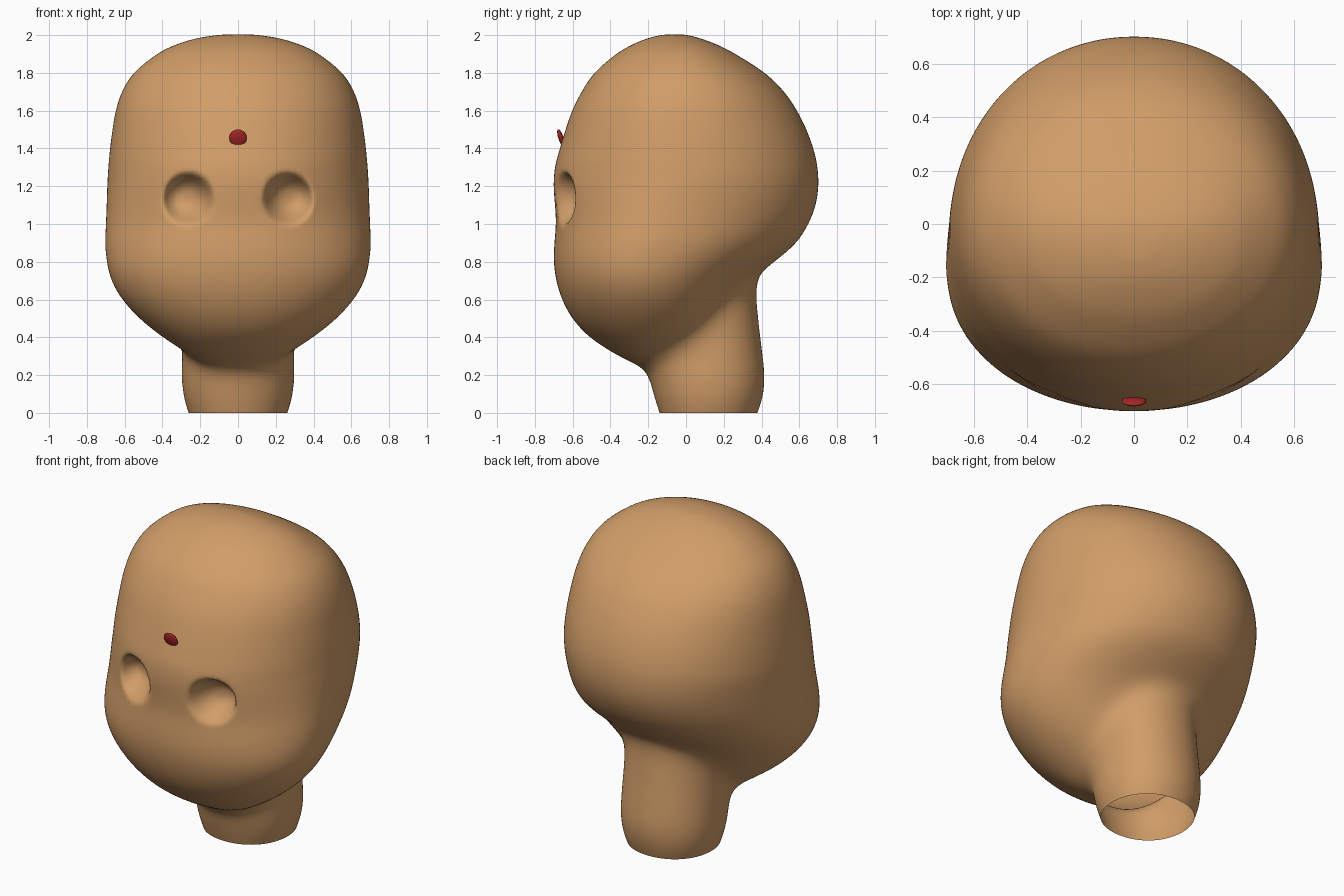
import bpy, bmesh, math

if "Cube" in bpy.data.objects:
    bpy.data.objects.remove(bpy.data.objects["Cube"])

SEG = 96

# head levels: z, half width, front y, back y
HEAD = [(.24, .12, -.23, .05), (.3, .25, -.36, .08), (.4, .405, -.515, .14), (.5, .53, -.607, .19),
        (.6, .62, -.66, .25), (.7, .678, -.692, .34), (.8, .70, -.704, .47), (.9, .705, -.698, .585),
        (1.0, .70, -.689, .648), (1.1, .696, -.694, .687), (1.2, .693, -.702, .702), (1.3, .687, -.695, .697),
        (1.4, .678, -.668, .675), (1.5, .665, -.638, .638), (1.6, .648, -.603, .588), (1.7, .615, -.553, .52),
        (1.8, .552, -.485, .417), (1.9, .43, -.37, .262), (1.95, .33, -.285, .165), (1.985, .215, -.20, .07),
        (2.004, .09, -.12, .0)]
NECK = [(-.3, .20, -.08, .31), (-.12, .225, -.11, .34), (0, .27, -.148, .388), (.1, .30, -.178, .418),
        (.2, .304, -.20, .424), (.35, .30, -.20, .405), (.5, .294, -.20, .388), (.65, .29, -.20, .374),
        (.9, .29, -.20, .37)]


def refine(rows, steps=4):
    """Catmull-Rom curve through the levels."""
    out = []
    for i in range(len(rows) - 1):
        p = [rows[min(max(i + k, 0), len(rows) - 1)] for k in (-1, 0, 1, 2)]
        for s in range(steps):
            t = s / steps
            out.append([.5 * (2 * b + (c - a) * t + (2 * a - 5 * b + 4 * c - d) * t * t
                              + (3 * b - a - 3 * c + d) * t ** 3) for a, b, c, d in zip(*p)])
    return out + [rows[-1]]


def loft(bm, rows, centre, power):
    """Skin a stack of rounded cross-sections and cap both ends."""
    rings = []
    for z, w, yf, yb in refine(rows):
        yc = min(max(centre(z, yf, yb), yf + .02), yb - .02)
        e = 2 / power
        ring = []
        for i in range(SEG):
            a = 2 * math.pi * i / SEG
            c, s = math.cos(a), math.sin(a)
            x = w * math.copysign(abs(c) ** e, c)
            y = abs(s) ** e
            y = yc + (y * (yb - yc) if s > 0 else -y * (yc - yf))
            ring.append(bm.verts.new((x, y, z)))
        rings.append(ring)
    for a, b in zip(rings, rings[1:]):
        for i in range(SEG):
            j = (i + 1) % SEG
            bm.faces.new((a[i], a[j], b[j], b[i]))
    bm.faces.new(rings[0][::-1])
    bm.faces.new(rings[-1])


def material(name, col):
    m = bpy.data.materials.new(name)
    m.diffuse_color = (*col, 1)
    m.use_nodes = True
    m.node_tree.nodes["Principled BSDF"].inputs["Base Color"].default_value = m.diffuse_color
    return m


def widest_y(z, yf, yb):
    t = min(max((z - .75) / .5, 0), 1)
    return -.22 + .19 * t


def apply_all(ob):
    bpy.context.view_layer.objects.active = ob
    ob.select_set(True)
    for m in list(ob.modifiers):
        bpy.ops.object.modifier_apply(modifier=m.name)


def soften(ob, times, group=""):
    m = ob.modifiers.new("soften", 'SMOOTH')
    m.factor = .5
    m.iterations = times
    m.vertex_group = group


# head and neck, fused into one skin
bm = bmesh.new()
loft(bm, HEAD, widest_y, 2.05)
loft(bm, NECK, lambda z, yf, yb: (yf + yb) / 2, 2.1)
me = bpy.data.meshes.new("head")
bm.to_mesh(me)
bm.free()
head = bpy.data.objects.new("head", me)
bpy.context.collection.objects.link(head)
rm = head.modifiers.new("fuse", 'REMESH')
rm.mode = 'VOXEL'
rm.voxel_size = .016
soften(head, 25)
apply_all(head)

# broad blend where jaw and neck meet
lower = head.vertex_groups.new(name="lower")
for v in head.data.vertices:
    lower.add([v.index], min(max((1.0 - v.co.z) / .3, 0), 1), 'REPLACE')
soften(head, 140, "lower")
apply_all(head)

# eye sockets pressed into the face
for v in head.data.vertices:
    if v.co.y < -.3:
        dz = v.co.z - 1.14
        t = math.hypot(abs(v.co.x) - .265, dz) / (.13 if dz > 0 else .13 - .1 * dz)
        if t < 1:
            v.co.y += .13 * (1 - t ** (2.8 if dz > 0 else 2.8 + 6 * dz))
soften(head, 4)
apply_all(head)

# open neck at the base
bm = bmesh.new()
bm.from_mesh(head.data)
bmesh.ops.bisect_plane(bm, geom=bm.verts[:] + bm.edges[:] + bm.faces[:], plane_co=(0, 0, 0),
                       plane_no=(0, 0, 1), clear_inner=True)
for f in bm.faces:
    f.smooth = True
bm.to_mesh(head.data)
bm.free()
head.data.materials.append(material("skin", (.64, .34, .14)))

# red forehead mark
bpy.ops.mesh.primitive_uv_sphere_add(segments=32, ring_count=16, radius=1, location=(0, -.662, 1.455),
                                     rotation=(math.radians(18), 0, 0))
mark = bpy.context.object
mark.name = "forehead_mark"
mark.scale = (.046, .014, .048)
bpy.ops.object.shade_smooth()
mark.data.materials.append(material("red", (.4, .02, .02)))
